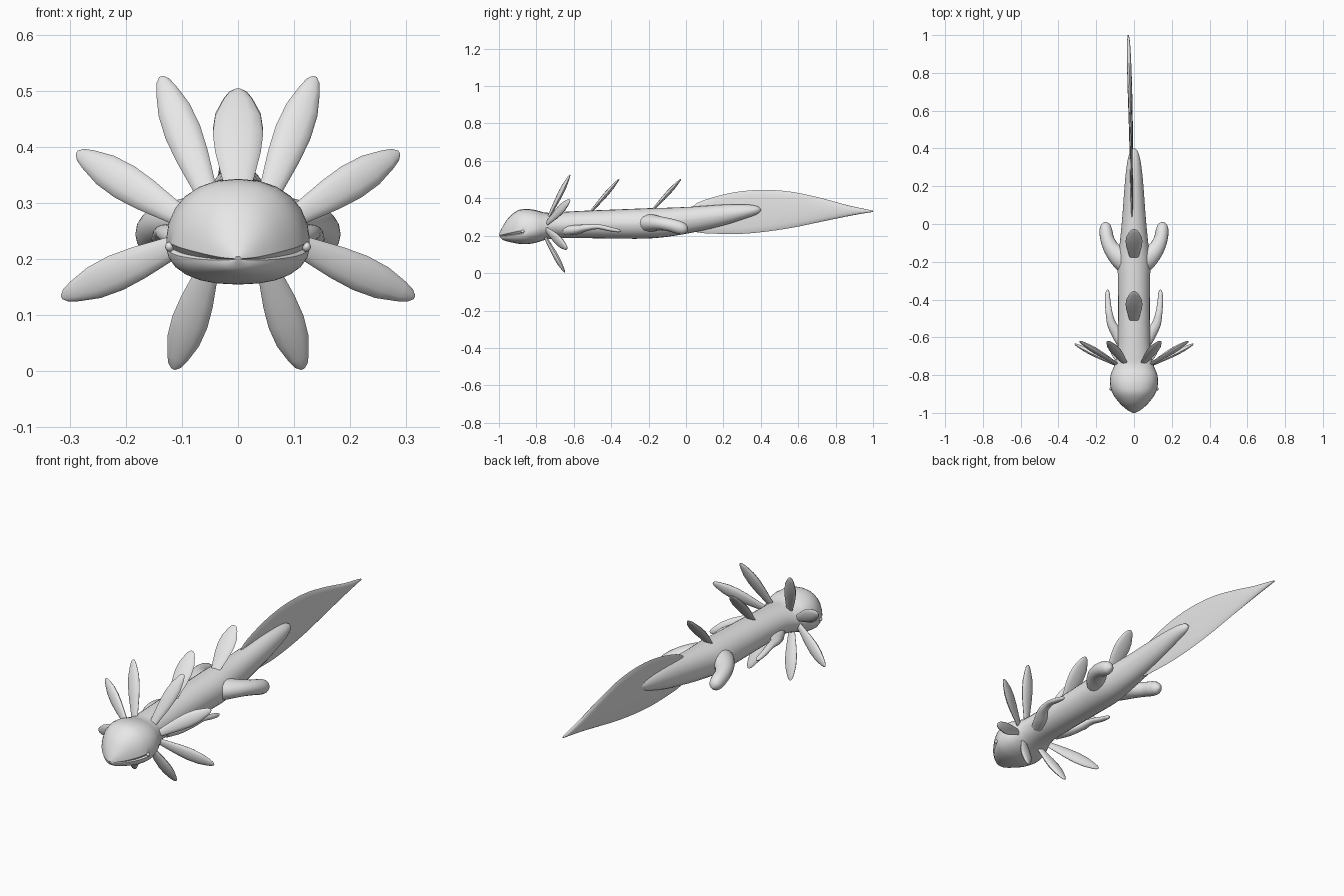
import bpy, bmesh, math
from mathutils import Vector

cube = bpy.data.objects.get("Cube")
if cube:
    bpy.data.objects.remove(cube, do_unlink=True)

grey = bpy.data.materials.new("light grey")
grey.use_nodes = True
grey.diffuse_color = (0.8, 0.8, 0.8, 1)
grey.node_tree.nodes["Principled BSDF"].inputs["Base Color"].default_value = (0.8, 0.8, 0.8, 1)


def spline(rows, steps):
    """Smoothly fill in rows of values between the given stations."""
    out = []
    for i in range(len(rows) - 1):
        a, b, c, d = (rows[max(0, min(len(rows) - 1, i + k))] for k in (-1, 0, 1, 2))
        for s in range(steps):
            t = s / steps
            out.append([q + t / 2 * (r - p + t * (2 * p - 5 * q + 4 * r - w + t * (3 * (q - r) + w - p)))
                        for p, q, r, w in zip(a, b, c, d)])
    return out + [list(rows[-1])]


def loft(name, rings, angle=50):
    """Skin a row of equal rings and cap both ends."""
    bm = bmesh.new()
    vs = [[bm.verts.new(p) for p in ring] for ring in rings]
    n = len(vs[0])
    for a, b in zip(vs, vs[1:]):
        for i in range(n):
            j = (i + 1) % n
            bm.faces.new((a[i], a[j], b[j], b[i]))
    bm.faces.new(vs[0])
    bm.faces.new(vs[-1])
    bmesh.ops.recalc_face_normals(bm, faces=bm.faces)
    mesh = bpy.data.meshes.new(name)
    bm.to_mesh(mesh)
    bm.free()
    mesh.materials.append(grey)
    ob = bpy.data.objects.new(name, mesh)
    bpy.context.collection.objects.link(ob)
    bpy.ops.object.select_all(action='DESELECT')
    ob.select_set(True)
    bpy.context.view_layer.objects.active = ob
    bpy.ops.object.shade_smooth_by_angle(angle=math.radians(angle))
    return ob


def ellipse(centre, u, v, n):
    return [centre + u * math.cos(2 * math.pi * k / n) + v * math.sin(2 * math.pi * k / n) for k in range(n)]


# Head and body: y, half width, top, widest height, bottom
stations = [
    (-1.0, .006, .205, .2, .195), (-.985, .035, .24, .2, .178), (-.95, .075, .295, .204, .167),
    (-.9, .112, .335, .212, .157), (-.85, .127, .343, .223, .155), (-.8, .124, .336, .235, .163),
    (-.75, .105, .323, .245, .178), (-.68, .088, .326, .255, .187), (-.55, .084, .333, .26, .187),
    (-.35, .084, .341, .262, .184), (-.2, .086, .347, .265, .185), (-.08, .073, .35, .275, .197),
    (.05, .061, .356, .29, .22), (.2, .05, .366, .31, .255), (.32, .037, .367, .328, .293),
    (.38, .022, .358, .338, .315), (.4, .005, .342, .338, .334)]
arc = [math.radians(a) for a in (-4, 0, 4)] + [math.radians(15 * k) for k in range(1, 12)]
angles = arc + [math.pi + a for a in arc]
rings = []
for y, w, top, mid, low in spline(stations, 4):
    mouth = max(0, min(1, (-.855 - y) / .03))
    ring = []
    for a in angles:
        c, s = math.cos(a), math.sin(a)
        power = .88 if y < -.74 else 1
        x = w * math.copysign(abs(c) ** power, c)
        z = mid + (top - mid if s > 0 else mid - low) * math.copysign(abs(s) ** power, s)
        dy = 0
        if mouth and abs(s) < .01:      # mouth groove
            x *= 1 - .07 * mouth
            dy = .008 * mouth
        elif mouth and s < 0:           # lower jaw set back
            x *= 1 - .025 * mouth
            dy = .004 * mouth
        ring.append(Vector((x, y + dy, z)))
    rings.append(ring)
loft("head_and_body", rings, 40)

# Tail fin: y, x, top, bottom, half thickness
fin = [(.02, -.01, .33, .25, .003), (.06, -.011, .375, .218, .006), (.18, -.012, .415, .21, .008),
       (.3, -.013, .438, .21, .009), (.43, -.015, .445, .222, .01), (.57, -.018, .434, .243, .011),
       (.72, -.022, .402, .274, .012), (.86, -.026, .364, .303, .011), (.96, -.029, .342, .321, .008),
       (1.0, -.03, .333, .327, .003)]
loft("tail_fin", [ellipse(Vector((x, y, (t + b) / 2)), Vector((h, 0, 0)), Vector((0, 0, (t - b) / 2)), 16)
                  for y, x, t, b, h in spline(fin, 3)], 60)


def leaf(name, base, tip, width, thick):
    """Flattened leaf with a blunt faceted tip."""
    base, tip = Vector(base), Vector(tip)
    along = (tip - base).normalized()
    side = along.cross(Vector((0, 1, 0))).normalized()
    flat = along.cross(side)
    shape = [(0, .45), (.2, .68), (.4, .9), (.58, 1), (.75, .9), (.9, .58), (.97, .36), (1, .12)]
    loft(name, [ellipse(base.lerp(tip, t), side * width * r, flat * thick * r, 12) for t, r in shape], 40)


def limb(name, path, side):
    """Tube along x, y, z with a horizontal and a vertical radius."""
    rows = spline(path, 5)
    pts = [Vector((side * r[0], r[1], r[2])) for r in rows]
    rings = []
    for i, r in enumerate(rows):
        along = (pts[min(i + 1, len(pts) - 1)] - pts[max(i - 1, 0)]).normalized()
        u = along.cross(Vector((0, 0, 1))).normalized()
        rings.append(ellipse(pts[i], u * r[3], u.cross(along) * r[4], 16))
    loft(name, rings, 70)


# Gill stalks and limbs, mirrored
gills = {"upper": ((.045, -.74, .29), (.137, -.62, .525)),
         "middle": ((.085, -.745, .265), (.287, -.62, .39)),
         "lower": ((.085, -.75, .235), (.314, -.635, .132)),
         "bottom": ((.045, -.76, .205), (.115, -.648, .004))}
front_limb = [(.05, -.64, .23, .035, .03), (.085, -.585, .232, .032, .025), (.118, -.53, .243, .024, .018),
              (.132, -.47, .248, .018, .013), (.139, -.41, .236, .015, .012), (.14, -.365, .227, .011, .009),
              (.14, -.348, .225, .003, .003)]
hind_limb = [(.03, -.2, .265, .075, .055), (.075, -.175, .268, .058, .045), (.115, -.135, .266, .044, .037),
             (.14, -.085, .257, .037, .035), (.149, -.035, .243, .034, .035), (.149, -.005, .232, .025, .026),
             (.148, .009, .226, .006, .006)]
for label, s in (("left", 1), ("right", -1)):
    for part, (base, tip) in gills.items():
        leaf(f"{part}_gill_{label}", (s * base[0], *base[1:]), (s * tip[0], *tip[1:]), .033, .014)
    limb("front_limb_" + label, front_limb, s)
    limb("hind_limb_" + label, hind_limb, s)
    # Small bump at the mouth corner
    c = Vector((s * .122, -.873, .222))
    loft("mouth_corner_" + label, [ellipse(c + Vector((0, .009 * math.cos(a), 0)), Vector((.008 * math.sin(a), 0, 0)),
                                           Vector((0, 0, .009 * math.sin(a))), 10)
                                   for a in (.1, .6, 1.1, 1.57, 2.04, 2.54, 3.04)])

# Back fins
leaf("front_back_fin", (0, -.52, .315), (0, -.357, .503), .045, .012)
leaf("rear_back_fin", (0, -.185, .33), (0, -.027, .503), .045, .012)
